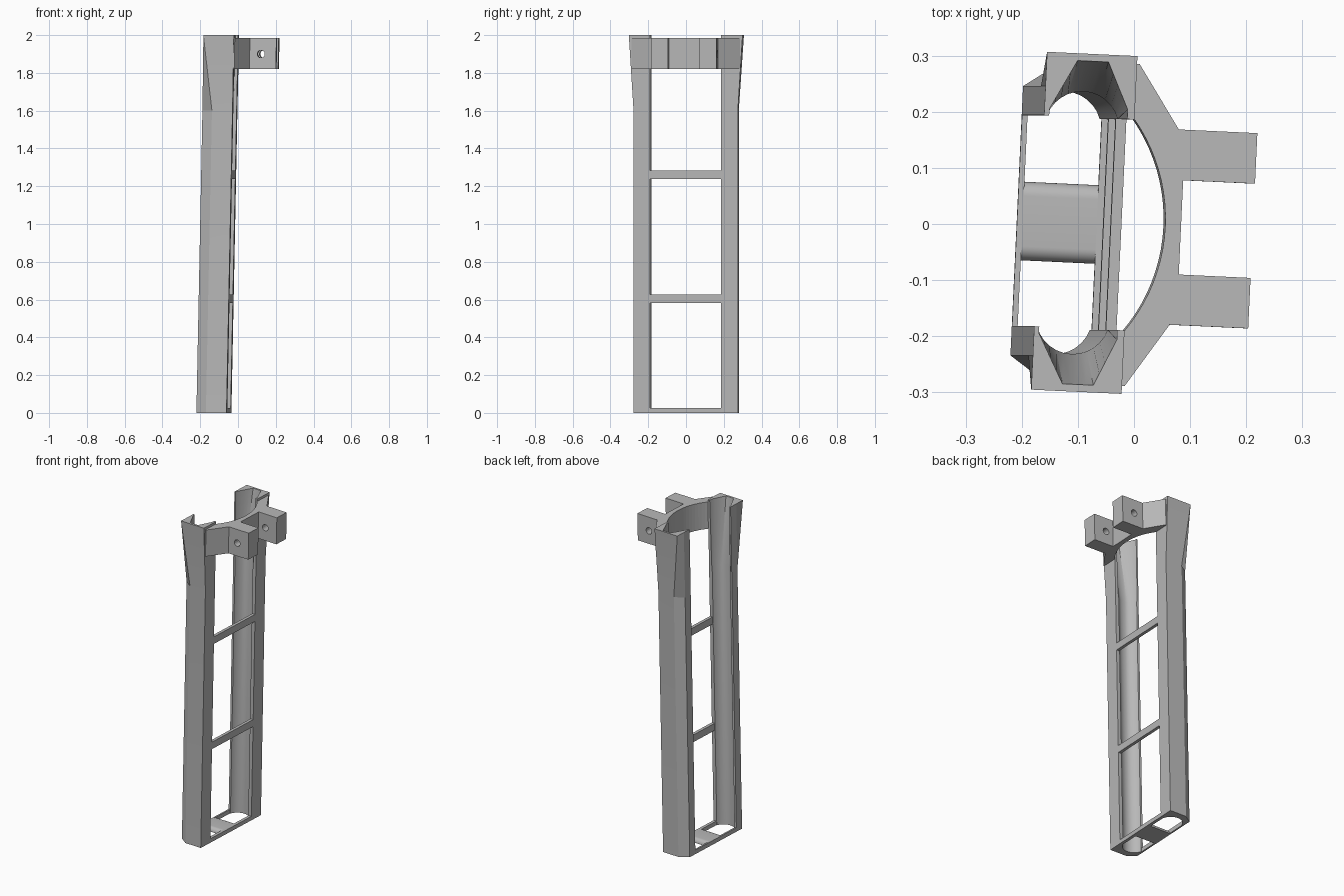
import bpy, bmesh, math
from mathutils import Matrix, Vector

cube = bpy.data.objects.get("Cube")
if cube:
    bpy.data.objects.remove(cube)

grey = bpy.data.materials.new("plain_grey")
grey.use_nodes = True
GREY = (0.48, 0.48, 0.48, 1)
grey.diffuse_color = GREY
grey.node_tree.nodes["Principled BSDF"].inputs["Base Color"].default_value = GREY

# Whole holder is turned a little about z and leans towards +x
POSE = Matrix(((1, 0.047, 0.02, 0), (-0.047, 1, 0, -0.004), (0, 0, 1, 0), (0, 0, 0, 1)))
FRONT, BACK = -0.209, -0.048        # outer wall planes
IN_F, IN_B = -0.199, -0.067         # inner wall planes
GAP, BASE = 0.188, 0.025            # half window width, base height


def loft(name, loops, smooth=False):
    """Skin equal-length closed loops and cap both ends."""
    bm = bmesh.new()
    rings = [[bm.verts.new(p) for p in loop] for loop in loops]
    n = len(rings[0])
    for a, b in zip(rings, rings[1:]):
        for i in range(n):
            j = (i + 1) % n
            bm.faces.new((a[i], a[j], b[j], b[i]))
    bm.faces.new(rings[0])
    bm.faces.new(rings[-1])
    bmesh.ops.recalc_face_normals(bm, faces=bm.faces)
    bm.transform(POSE)
    mesh = bpy.data.meshes.new(name)
    bm.to_mesh(mesh)
    bm.free()
    mesh.materials.append(grey)
    ob = bpy.data.objects.new(name, mesh)
    bpy.context.collection.objects.link(ob)
    if smooth:
        bpy.ops.object.select_all(action="DESELECT")
        ob.select_set(True)
        bpy.context.view_layer.objects.active = ob
        bpy.ops.object.shade_smooth_by_angle(angle=math.radians(25))
    return ob


def prism(name, outline, z0, z1):
    return loft(name, [[(x, y, z) for x, y in outline] for z in (z0, z1)])


def box(name, x0, x1, y0, y1, z0, z1):
    return prism(name, [(x0, y0), (x1, y0), (x1, y1), (x0, y1)], z0, z1)


# Channel rails: round inside, flaring to a square mouth at the top
STEPS = 12
radius = (IN_B - IN_F) / 2
mid = (IN_B + IN_F) / 2
start = math.asin(0.02 / radius)
arc = []
for i in range(STEPS + 1):
    a = start + (math.pi - 2 * start) * i / STEPS
    arc.append((mid + radius * math.cos(a), GAP - 0.02 + radius * math.sin(a)))

corners = [Vector(p) for p in ((-0.061, 0.205), (-0.099, 0.288), (-0.154, 0.288), (-0.2, 0.2))]
mouth = []
for p, q in zip(corners, corners[1:]):
    mouth += [tuple(p.lerp(q, k / 4)) for k in range(4)]
mouth.append(tuple(corners[-1]))

low = [(FRONT, GAP), (FRONT, 0.24), (-0.157, 0.276), (BACK, 0.276), (BACK, GAP), (IN_B, GAP)]
high = [(FRONT, GAP), (FRONT, 0.24), (FRONT, 0.301), (BACK, 0.301), (BACK, GAP), (-0.061, GAP)]
low += arc + [(IN_F, GAP)]
high += mouth + [(-0.2, GAP)]
for side, word in ((1, "left"), (-1, "right")):
    loft(word + "_rail",
         [[(x, side * y, z) for x, y in sec] for sec, z in ((low, 0), (low, 1.6), (high, 2))],
         smooth=True)

# Base rim and rungs across the back
box("base_front_bar", FRONT, IN_F, -GAP, GAP, 0, BASE)
box("base_back_bar", IN_B, BACK, -GAP, GAP, 0, BASE)
for name, z in (("lower_rung", 0.605), ("upper_rung", 1.26)):
    box(name, IN_B, BACK, -GAP, GAP, z - 0.022, z + 0.022)

# Base centre plate with rounded long edges
profile = [(-0.07, 0), (0.07, 0)]
for i in range(9):
    a = math.pi / 2 * i / 8
    profile.append((0.045 + 0.025 * math.cos(a), BASE * math.sin(a)))
profile += [(-y, z) for y, z in reversed(profile[2:])]
loft("base_centre_plate", [[(x, y, z) for y, z in profile] for x in (IN_F, IN_B)], smooth=True)

# Clamp bracket: curved inside, two prongs outside
half = [(-0.052, 0.287), (-0.043, 0.287), (0.032, 0.174), (0.172, 0.174), (0.172, 0.084), (0.044, 0.084)]
outline = half + [(x, -y) for x, y in reversed(half)]
sweep = math.asin(0.19 / 0.31)
for i in range(21):
    a = -sweep + 2 * sweep * i / 20
    outline.append((0.016 - 0.31 + 0.31 * math.cos(a), 0.31 * math.sin(a)))
bracket = prism("bracket", outline, 1.82, 1.985)

# Bolt hole through both prongs
hole = [(0.092 + 0.02 * math.cos(t * math.pi / 8), 1.9 + 0.02 * math.sin(t * math.pi / 8)) for t in range(16)]
cutter = loft("bolt_hole_cutter", [[(x, y, z) for x, z in hole] for y in (-0.25, 0.25)])
cutter.hide_render = True
cutter.hide_set(True)
cut = bracket.modifiers.new("bolt_hole", "BOOLEAN")
cut.operation = "DIFFERENCE"
cut.solver = "EXACT"
cut.object = cutter
